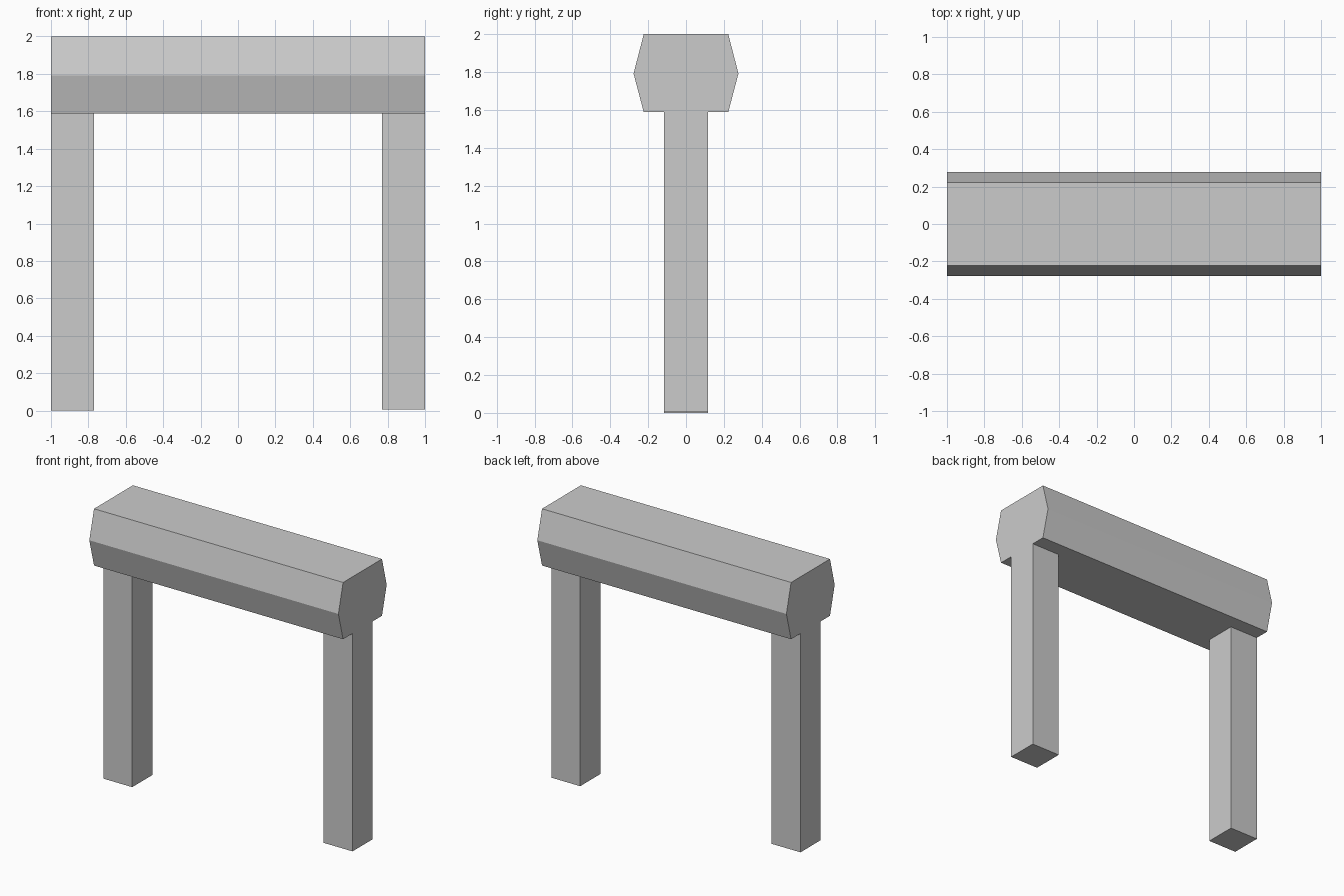
import bpy

if "Cube" in bpy.data.objects:
    bpy.data.objects.remove(bpy.data.objects["Cube"])


def prism(name, profile, x0, x1):
    """Extrude a closed y-z profile from x0 to x1."""
    n = len(profile)
    verts = [(x, y, z) for x in (x0, x1) for y, z in profile]
    faces = [tuple(reversed(range(n))), tuple(range(n, 2 * n))]
    faces += [(i, (i + 1) % n, (i + 1) % n + n, i + n) for i in range(n)]
    mesh = bpy.data.meshes.new(name)
    mesh.from_pydata(verts, [], faces)
    obj = bpy.data.objects.new(name, mesh)
    bpy.context.collection.objects.link(obj)
    return obj


BEAM_BOTTOM = 1.588

# Hexagonal crossbeam
prism("crossbeam", [(-0.223, BEAM_BOTTOM), (0.223, BEAM_BOTTOM), (0.277, 1.792),
                    (0.223, 2.0), (-0.223, 2.0), (-0.277, 1.792)], -1.0, 1.0)

# Square posts, flush with the beam ends (right one very slightly shorter)
for name, x0, x1, foot in (("left_post", -1.0, -0.769, 0.0),
                           ("right_post", 0.769, 1.0, 0.007)):
    prism(name, [(-0.115, foot), (0.115, foot),
                 (0.115, BEAM_BOTTOM), (-0.115, BEAM_BOTTOM)], x0, x1)
